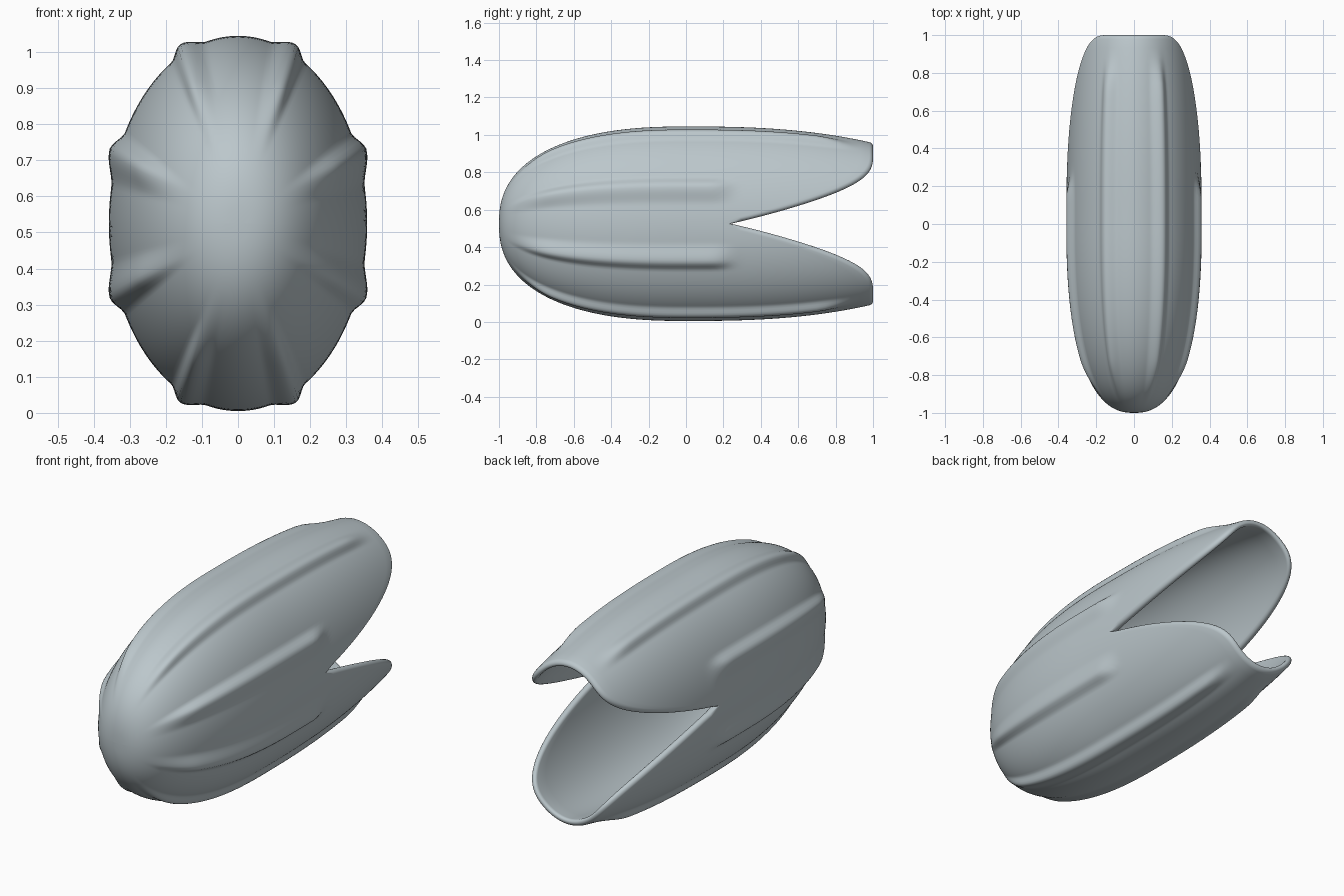
import bpy, bmesh
from math import sin, cos, sqrt, radians, degrees, pi, asin

cube = bpy.data.objects.get("Cube")
if cube:
    bpy.data.objects.remove(cube, do_unlink=True)

HALF_W, HALF_H, MID_Z = 0.358, 0.52, 0.525
WALL, RIM = 0.04, 0.02
COLS, OUTER_ROWS, RIM_ROWS, INNER_ROWS = 240, 70, 8, 40


def step(lo, hi, v):
    k = min(max((v - lo) / (hi - lo), 0), 1)
    return k * k * (3 - 2 * k)


def taper(y, depth):
    """Rounded nose in front, gentle narrowing at the back."""
    if y < 0:
        k = min(-y / (1 - depth), 1)
        return (1 - k ** 2.4) ** (1 / 2.4)
    return 1 - 0.17 * y ** 2.6


def lip_end(q):
    """Back edge of the wall at q degrees away from the side slit."""
    return 0.24 + 0.76 * (1 - max(1 - q / 60, 0) ** 3)


def ridge(q, y):
    """Raised ribs with one steep flank and one gentle flank."""
    side = step(11, 22.5, q) * (1 - step(22.5, 29, q))
    top = step(58.5, 66, q) * (1 - step(66, 76, q))
    start = step(-0.97, -0.72, y)
    return 0.026 * start * (side * (1 - step(0.14, 0.28, y)) + top * (1 - step(0.7, 0.92, y)))


def point(q, sx, sz, y, depth):
    t = radians(q)
    f = taper(y, depth)
    a, b = (HALF_W - depth) * f, (HALF_H - depth) * f
    nx, nz = cos(t) / HALF_W, sin(t) / HALF_H
    n = sqrt(nx * nx + nz * nz)
    lift = ridge(q, y) * (1 - depth / WALL)
    return (sx * (a * cos(t) + lift * nx / n), y, MID_Z + sz * (b * sin(t) + lift * nz / n))


def column(angle):
    """One strip: outer wall from the nose, round the rim, back along the inner wall."""
    q = degrees(asin(min(abs(sin(angle)), 1)))
    sx = 1 if cos(angle) >= 0 else -1
    sz = 1 if sin(angle) >= 0 else -1
    t = radians(q)
    radius = sqrt((HALF_W * sin(t)) ** 2 + (HALF_H * cos(t)) ** 2)
    slope = 0 if q < 0.1 else radians(1) ** -1 * (lip_end(q + 0.5) - lip_end(q - 0.5)) / radius
    size = sqrt(1 + slope * slope)
    back, turn = RIM / size, degrees(RIM * slope / size / radius)
    end = lip_end(q)
    pts = []
    for i in range(1, OUTER_ROWS + 1):
        s = i / OUTER_ROWS
        y = -1 + (end - back + 1) * s ** 1.7
        pts.append(point(q + turn * s ** 8, sx, sz, y, 0))
    for i in range(1, RIM_ROWS + 1):
        p = pi * i / RIM_ROWS
        inset = 1 - sin(p)
        pts.append(point(q + turn * inset, sx, sz, end - back * inset, WALL * (1 - cos(p)) / 2))
    for i in range(1, INNER_ROWS):
        s = 1 - i / INNER_ROWS
        y = -1 + WALL + (end - back + 1 - WALL) * s ** 1.7
        pts.append(point(q + turn * s ** 8, sx, sz, y, WALL))
    return pts


# Hollow split shell
bm = bmesh.new()
grid = [[bm.verts.new(p) for p in column(2 * pi * i / COLS)] for i in range(COLS)]
nose = bm.verts.new((0, -1, MID_Z))
inner_nose = bm.verts.new((0, -1 + WALL, MID_Z))
for i, here in enumerate(grid):
    there = grid[(i + 1) % COLS]
    bm.faces.new((nose, here[0], there[0]))
    bm.faces.new((inner_nose, there[-1], here[-1]))
    for j in range(len(here) - 1):
        bm.faces.new((here[j], here[j + 1], there[j + 1], there[j]))
bmesh.ops.recalc_face_normals(bm, faces=bm.faces)
mesh = bpy.data.meshes.new("split_shell")
bm.to_mesh(mesh)
bm.free()
shell = bpy.data.objects.new("split_shell", mesh)
bpy.context.collection.objects.link(shell)

# Blue-grey material
mat = bpy.data.materials.new("blue_grey")
mat.use_nodes = True
color = (0.5, 0.57, 0.6, 1)
mat.diffuse_color = color
mat.node_tree.nodes["Principled BSDF"].inputs["Base Color"].default_value = color
mesh.materials.append(mat)

bpy.ops.object.select_all(action="DESELECT")
shell.select_set(True)
bpy.context.view_layer.objects.active = shell
bpy.ops.object.shade_smooth_by_angle(angle=radians(50))
